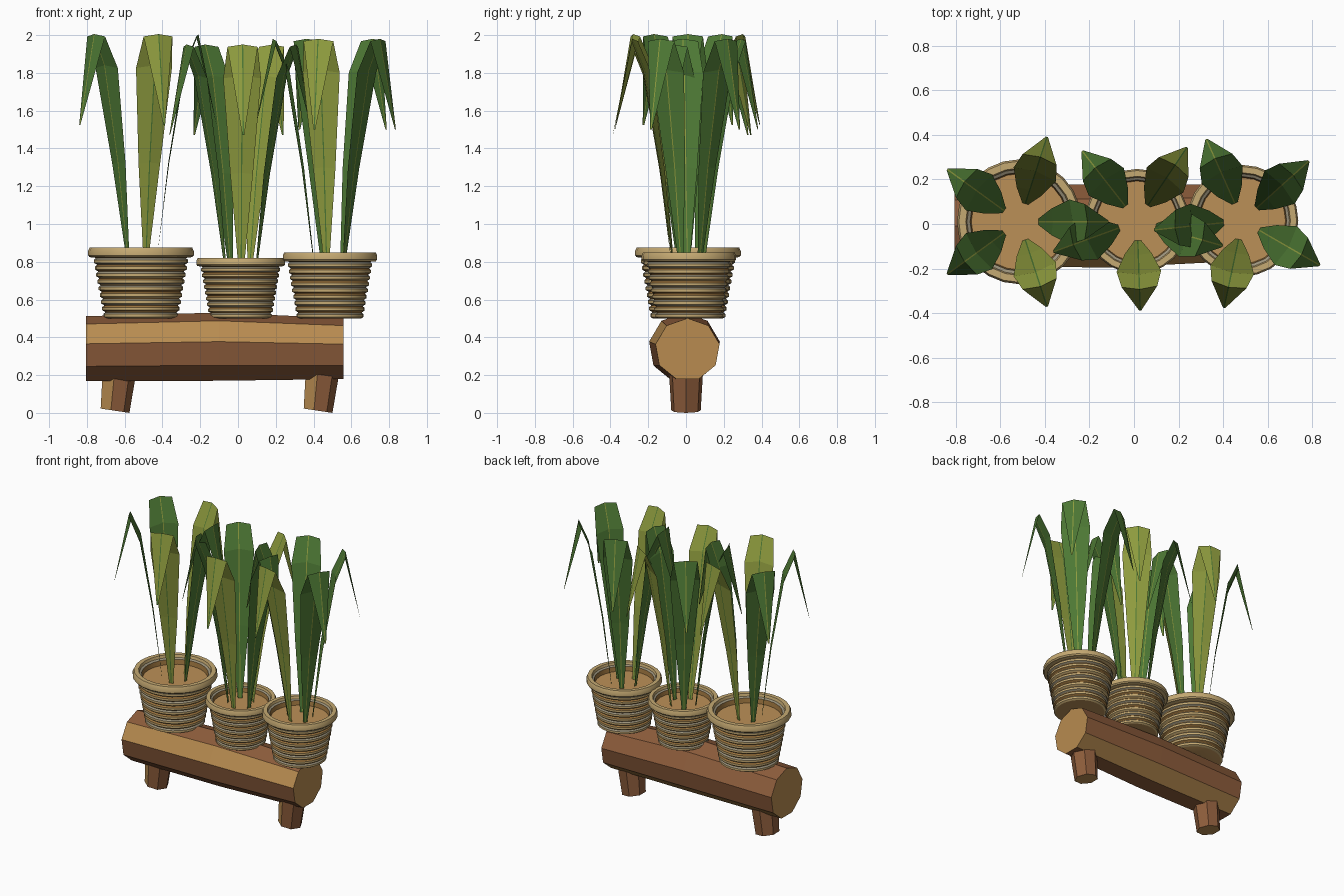
import bpy
import bmesh
from math import sin, cos, radians, pi
from mathutils import Vector

if "Cube" in bpy.data.objects:
    bpy.data.objects.remove(bpy.data.objects["Cube"])


def material(name, rgb):
    m = bpy.data.materials.new(name)
    m.use_nodes = True
    m.diffuse_color = (*rgb, 1)
    m.node_tree.nodes["Principled BSDF"].inputs["Base Color"].default_value = (*rgb, 1)
    return m


bark = material("bark brown", (0.27, 0.11, 0.045))
cut_wood = material("cut wood tan", (0.48, 0.26, 0.08))
straw = material("straw", (0.56, 0.4, 0.17))
cane = material("orange cane", (0.34, 0.18, 0.05))
grey_cane = material("grey cane", (0.33, 0.29, 0.2))
soil = material("soil", (0.5, 0.28, 0.095))
green = material("leaf green", (0.075, 0.19, 0.035))
olive = material("leaf olive", (0.28, 0.34, 0.05))


def finish(name, bm, mats, smooth=False):
    mesh = bpy.data.meshes.new(name)
    bm.to_mesh(mesh)
    bm.free()
    obj = bpy.data.objects.new(name, mesh)
    bpy.context.collection.objects.link(obj)
    for m in mats:
        mesh.materials.append(m)
    if smooth:
        bpy.ops.object.select_all(action="DESELECT")
        obj.select_set(True)
        bpy.context.view_layer.objects.active = obj
        bpy.ops.object.shade_smooth_by_angle(angle=radians(30))


def loft(name, rings, mats, rule, smooth=False):
    """Skin a list of point rings; rule(ring, side) gives the material index."""
    bm = bmesh.new()
    loops = [[bm.verts.new(p) for p in ring] for ring in rings]
    n = len(loops[0])
    for i in range(len(loops) - 1):
        for j in range(n):
            k = (j + 1) % n
            f = bm.faces.new((loops[i][j], loops[i][k], loops[i + 1][k], loops[i + 1][j]))
            f.material_index = rule(i, j)
    for cap in (loops[0], loops[-1]):
        bm.faces.new(cap).material_index = rule(-1, 0)
    bmesh.ops.recalc_face_normals(bm, faces=bm.faces)
    finish(name, bm, mats, smooth)


# Log: nine sides with an apex on top, slightly swollen in the middle
def log_ring(x, y, z, ry, rz):
    angles = [pi / 2 + 2 * pi * j / 9 for j in range(9)]
    return [(x, y - ry * cos(a), z + rz * sin(a)) for a in angles]


log_rings = [log_ring(-0.805, -0.01, 0.335, 0.182, 0.177),
             log_ring(-0.1, -0.008, 0.345, 0.19, 0.186),
             log_ring(0.558, 0.008, 0.335, 0.172, 0.166)]
loft("log_bench", log_rings, [bark, cut_wood],
     lambda i, j: 1 if i < 0 or j in (3, 7) else 0)


# Legs: leaning seven sided stubs, cut square to their lean
def leg_ring(x, z, r):
    ring = []
    for j in range(7):
        c, s = cos(2 * pi * j / 7), sin(2 * pi * j / 7)
        ring.append((x + r * c, r * s, z - 0.012 * c))
    return ring


for name, x in (("right_leg", -0.655), ("left_leg", 0.42)):
    loft(name, [leg_ring(x, 0.012, 0.08), leg_ring(x + 0.025, 0.24, 0.094)],
         [bark, cut_wood], lambda i, j: 1 if i < 0 or j == 4 else 0)


# Pot: ribbed lathe profile, rolled rim and a sunken soil disc
RIBS = 9


def pot(name, x, y, radius, bottom, top):
    profile, colours = [], []
    step = 0.86 / RIBS
    for i in range(RIBS):
        r = 0.71 + 0.18 * i / (RIBS - 1)
        for inset, up, colour in ((0.05, 0, i % 3), (0, 0.22, 0),
                                  (0, 0.65, 2 - i % 2), (0.035, 0.9, 1)):
            profile.append((r - inset, (i + up) * step))
            colours.append(colour)
    rim = [(0.88, 0.86), (0.97, 0.865), (1, 0.89), (1, 0.95), (0.97, 1), (0.86, 1),
           (0.84, 0.95), (0.79, 0.93), (0.77, 0.84)]
    profile += rim
    colours += [0, 0, 0, 0, 0, 0, 2, 1, 1]
    rings = []
    for r, h in profile:
        z = bottom + h * (top - bottom)
        rings.append([(x + radius * r * cos(2 * pi * j / 24),
                       y + radius * r * sin(2 * pi * j / 24), z) for j in range(24)])
    loft(name, rings, [straw, cane, grey_cane, soil],
         lambda i, j: 3 if i < 0 else colours[i], smooth=True)


# Leaf: narrow stem widening to a bent shoulder, then a drooping point
# Each row: distance from pot centre, height over rim, half width, edge fold
LEAF = [(0.085, -0.06, 0.014, 0.0), (0.15, 0.45, 0.06, 0.006),
        (0.238, 0.965, 0.1, 0.014), (0.305, 1.13, 0.08, 0.012), (0.4, 0.65, 0.005, 0.0)]
MIDRIB = 0.003


def leaf(name, x, y, rim, degrees, blade, rib):
    a = radians(degrees)
    out, side = Vector((cos(a), sin(a), 0)), Vector((-sin(a), cos(a), 0))
    base = Vector((x, y, rim))
    bm = bmesh.new()
    rows = []
    for r, z, w, fold in LEAF:
        row = []
        for offset, drop in ((-w, fold), (-MIDRIB, 0), (MIDRIB, 0), (w, fold)):
            p = base + out * (r - drop) + side * offset
            p.z += z - drop
            row.append(bm.verts.new(p))
        rows.append(row)
    for low, high in zip(rows, rows[1:]):
        for c in range(3):
            f = bm.faces.new((low[c], low[c + 1], high[c + 1], high[c]))
            f.material_index = c % 2
    bm.normal_update()
    if sum(f.normal.z for f in bm.faces) < 0:
        bmesh.ops.reverse_faces(bm, faces=bm.faces)
    finish(name, bm, [blade, rib])


# Three plants: position, pot size, angle of first leaf, which leaves are olive
plants = [("large", -0.514, 0.01, 0.28, 0.875, 0, (1, 4)),
          ("small", 0.014, 0.012, 0.235, 0.82, -16, (1, 4)),
          ("medium", 0.487, 0.015, 0.25, 0.85, -30, (4,))]
for size, x, y, radius, top, first, olives in plants:
    pot(size + "_pot", x, y, radius, 0.5, top)
    for k in range(5):
        colours = (olive, green) if k in olives else (green, olive)
        leaf(f"{size}_plant_leaf_{k + 1}", x, y, top, first + 72 * k, *colours)
